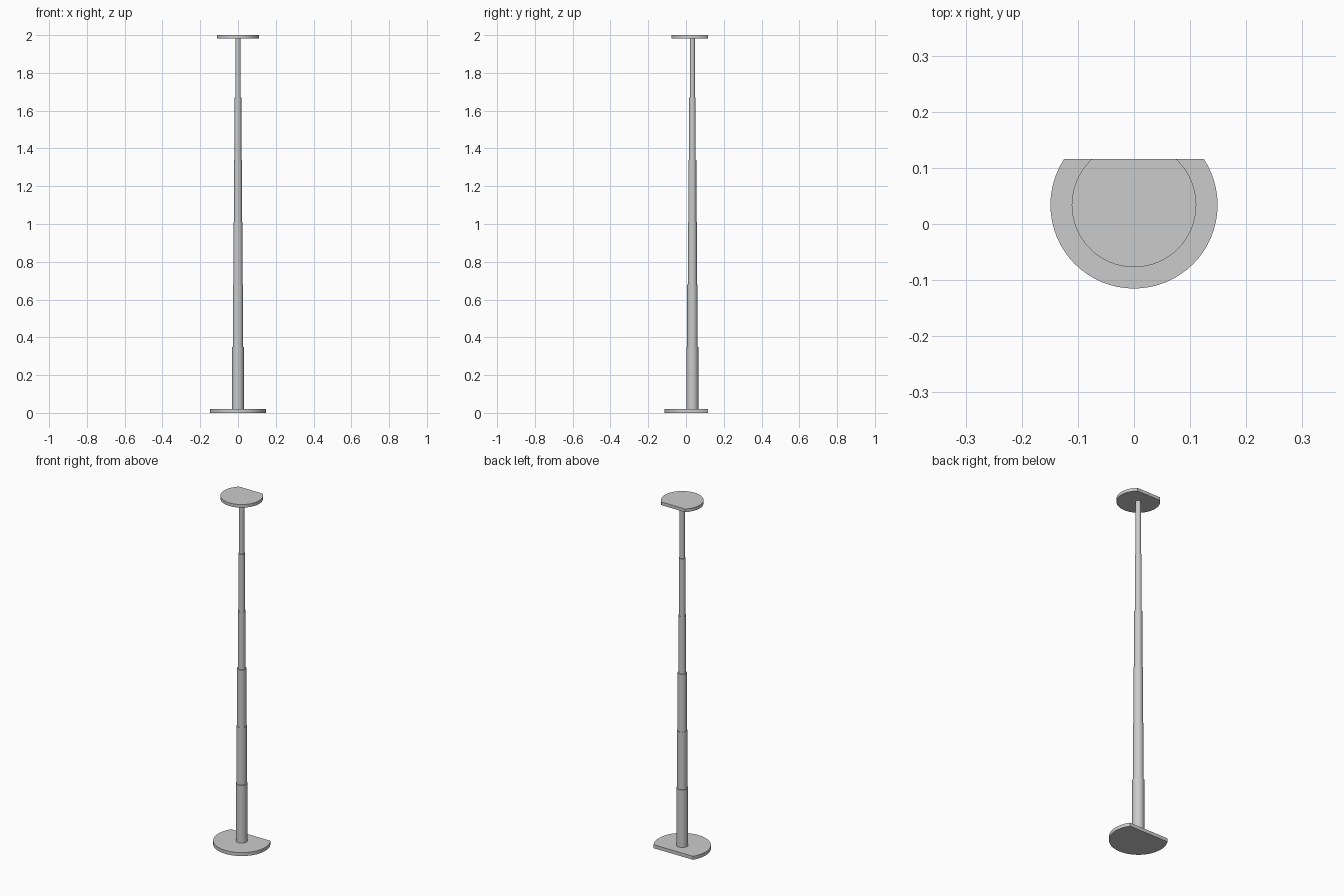
import bpy, bmesh
from mathutils import Matrix, Vector

if "Cube" in bpy.data.objects:
    bpy.data.objects.remove(bpy.data.objects["Cube"])

AXIS_Y = 0.034   # pole axis, set back from the centre
CUT_Y = 0.116    # flat rear edge of both plates


def cylinder(name, radius, z0, z1, cut_y=None, sides=64):
    bm = bmesh.new()
    bmesh.ops.create_cone(bm, cap_ends=True, segments=sides, radius1=radius,
                          radius2=radius, depth=z1 - z0,
                          matrix=Matrix.Translation((0, AXIS_Y, (z0 + z1) / 2)))
    if cut_y is not None:
        # slice off the rear segment and close the flat side
        res = bmesh.ops.bisect_plane(bm, geom=bm.verts[:] + bm.edges[:] + bm.faces[:],
                                     plane_co=Vector((0, cut_y, 0)),
                                     plane_no=Vector((0, 1, 0)), clear_outer=True)
        edges = [e for e in res["geom_cut"] if isinstance(e, bmesh.types.BMEdge)]
        bmesh.ops.holes_fill(bm, edges=edges)
    bmesh.ops.recalc_face_normals(bm, faces=bm.faces[:])
    mesh = bpy.data.meshes.new(name)
    bm.to_mesh(mesh)
    bm.free()
    obj = bpy.data.objects.new(name, mesh)
    bpy.context.collection.objects.link(obj)
    bpy.ops.object.select_all(action='DESELECT')
    obj.select_set(True)
    bpy.context.view_layer.objects.active = obj
    bpy.ops.object.shade_smooth_by_angle()
    return obj


# Plates, each with a flat rear edge
cylinder("base_plate", 0.149, 0.0, 0.02, CUT_Y)
cylinder("top_plate", 0.111, 1.982, 2.0, CUT_Y)

# Telescopic pole: six sections, thinner towards the top
for i in range(6):
    z0 = 0.02 + 0.33 * i
    cylinder(f"pole_section_{i + 1}", 0.031 - 0.0034 * i, z0, min(z0 + 0.33, 1.982), sides=32)
